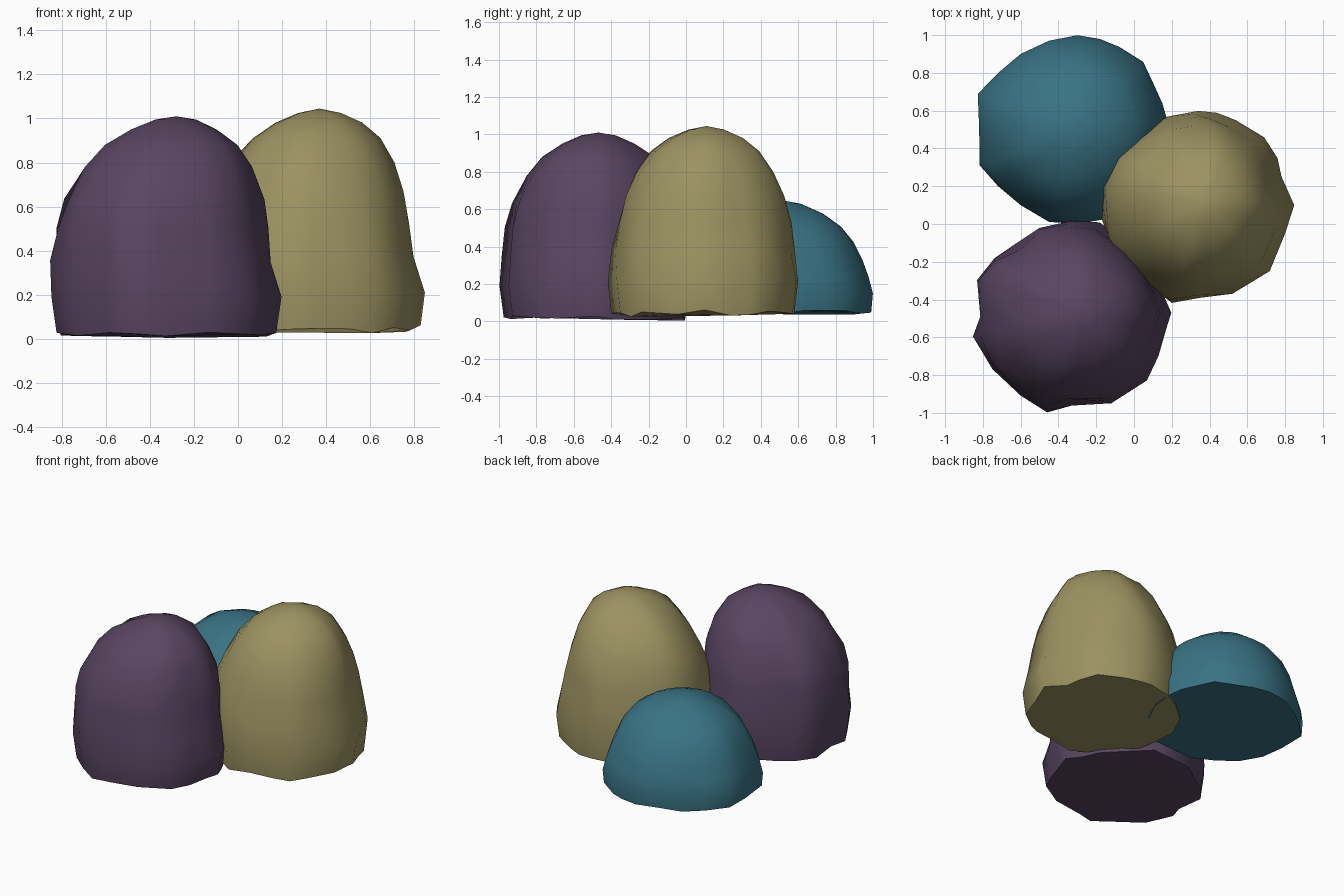
import bpy, bmesh, math
from mathutils import Vector, noise

if "Cube" in bpy.data.objects:
    bpy.data.objects.remove(bpy.data.objects["Cube"])


def make_rock(name, colour, outline, apex, profile, seed, lump, lean):
    """Stack scaled copies of the plan outline up to a single apex."""
    n = len(outline)
    cx = (min(p[0] for p in outline) + max(p[0] for p in outline)) / 2
    cy = (min(p[1] for p in outline) + max(p[1] for p in outline)) / 2
    z0 = profile[0][1]
    bm = bmesh.new()
    rings = []
    for k, (s, z) in enumerate(profile):
        t = (z - z0) / (apex[2] - z0)
        ax = cx + (apex[0] - cx) * t ** 3 - lean * math.sin(math.pi * t) ** 2
        ay = cy + (apex[1] - cy) * t ** 3
        if k == 1:
            ax = cx
        ring = []
        for px, py in outline:
            d = Vector((px - cx, py - cy))
            # ridges soften towards a round section near the top
            r = d.length * (1 - 0.4 * t) + 0.49 * 0.4 * t
            d = d.normalized() * r * s
            bump = noise.noise(Vector((px * 5 + seed, py * 5, z * 2.5)))
            if k > 1:
                d *= 1 + lump * bump
            dz = 0.03 * bump * (1 - t) if k != 1 else 0
            ring.append(bm.verts.new((ax + d.x, ay + d.y, max(0, z + dz))))
        rings.append(ring)
    for a, b in zip(rings, rings[1:]):
        for i in range(n):
            j = (i + 1) % n
            bm.faces.new((a[i], a[j], b[j], b[i]))
    top = bm.verts.new(apex)
    for i in range(n):
        bm.faces.new((rings[-1][i], rings[-1][(i + 1) % n], top))
    bm.faces.new(rings[0])
    bmesh.ops.recalc_face_normals(bm, faces=bm.faces)
    me = bpy.data.meshes.new(name)
    bm.to_mesh(me)
    bm.free()
    ob = bpy.data.objects.new(name, me)
    bpy.context.collection.objects.link(ob)
    mat = bpy.data.materials.new(name + "_colour")
    mat.diffuse_color = (*colour, 1)
    mat.use_nodes = True
    mat.node_tree.nodes["Principled BSDF"].inputs["Base Color"].default_value = mat.diffuse_color
    me.materials.append(mat)
    bpy.ops.object.select_all(action='DESELECT')
    ob.select_set(True)
    bpy.context.view_layer.objects.active = ob
    bpy.ops.object.shade_smooth_by_angle(angle=math.radians(55))


# tall purple rock, front left
make_rock("purple_rock", (0.10, 0.06, 0.12),
          [(-.18, .01), (0, -.14), (.1, -.25), (.15, -.36), (.2, -.47), (.17, -.56),
           (.13, -.7), (.07, -.83), (-.12, -.95), (-.33, -.96), (-.46, -1), (-.6, -.91),
           (-.75, -.77), (-.85, -.6), (-.81, -.49), (-.83, -.29), (-.74, -.18),
           (-.62, -.1), (-.5, -.02), (-.32, .02)],
          (-.28, -.47, 1.01),
          [(.95, .016), (1, .19), (.96, .35), (.93, .5), (.88, .63), (.75, .78),
           (.59, .88), (.38, .95), (.18, .995)], 1, 0.07, 0.03)

# tall olive rock, right
make_rock("olive_rock", (0.33, 0.29, 0.12),
          [(.34, .6), (.44, .59), (.54, .55), (.69, .46), (.76, .35), (.78, .25),
           (.85, .1), (.8, -.05), (.72, -.25), (.62, -.31), (.52, -.37), (.35, -.39),
           (.2, -.42), (.06, -.31), (-.05, -.22), (-.12, -.11), (-.17, .02),
           (-.18, .2), (-.1, .37), (.04, .49), (.18, .57)],
          (.37, .11, 1.045),
          [(.96, .045), (1, .21), (.96, .38), (.92, .53), (.85, .67), (.73, .8),
           (.57, .91), (.39, .98), (.19, 1.025)], 7, 0.07, 0.025)

# low teal rock, back left
make_rock("teal_rock", (0.04, 0.17, 0.23),
          [(-.3, 1), (-.18, .98), (-.08, .94), (.05, .86), (.1, .75), (.15, .64),
           (.18, .54), (.17, .4), (.1, .25), (0, .12), (-.12, .03), (-.3, 0),
           (-.45, .01), (-.6, .1), (-.72, .2), (-.82, .31), (-.82, .5), (-.83, .69),
           (-.72, .8), (-.6, .9), (-.45, .97)],
          (-.32, .5, .65),
          [(.98, .05), (1, .15), (.96, .24), (.9, .33), (.8, .43), (.67, .51),
           (.47, .58), (.23, .63)], 13, 0.02, 0)
